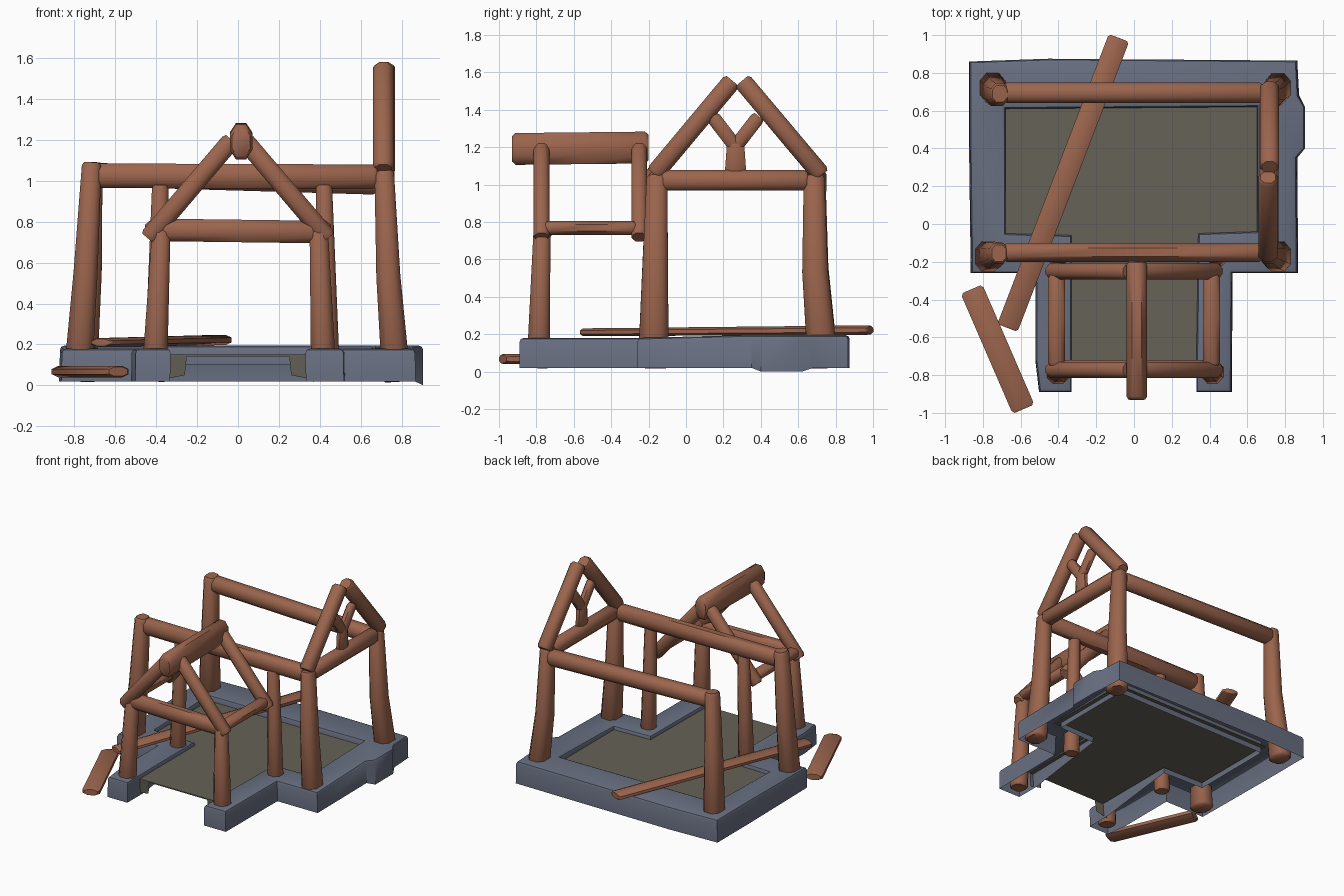
import bpy, bmesh, math
from mathutils import Vector

if "Cube" in bpy.data.objects:
    bpy.data.objects.remove(bpy.data.objects["Cube"])


def material(name, rgb):
    m = bpy.data.materials.new(name)
    m.diffuse_color = (*rgb, 1)
    m.use_nodes = True
    m.node_tree.nodes["Principled BSDF"].inputs["Base Color"].default_value = m.diffuse_color
    return m


WOOD = material("red_brown_timber", (0.33, 0.13, 0.075))
STONE = material("blue_grey_stone", (0.14, 0.16, 0.22))
EARTH = material("dull_earth", (0.13, 0.122, 0.095))


def finish(name, bm, mat, angle=50):
    bmesh.ops.recalc_face_normals(bm, faces=bm.faces)
    me = bpy.data.meshes.new(name)
    bm.to_mesh(me)
    bm.free()
    me.materials.append(mat)
    ob = bpy.data.objects.new(name, me)
    bpy.context.collection.objects.link(ob)
    bpy.ops.object.select_all(action='DESELECT')
    ob.select_set(True)
    bpy.context.view_layer.objects.active = ob
    bpy.ops.object.shade_smooth_by_angle(angle=math.radians(angle))
    return ob


def timber(name, a, b, size_a, size_b=None, bend=(0, 0, 0), chamfer=0.27):
    """Eight-sided timber from a to b; size = (horizontal width, height)."""
    a, b, bend = Vector(a), Vector(b), Vector(bend)
    size_b = size_b or size_a
    d = (b - a).normalized()
    up = Vector((0, 1, 0)) if abs(d.z) > 0.95 else Vector((0, 0, 1))
    side = d.cross(up).normalized()
    up = side.cross(d)
    length = (b - a).length
    e = min(0.018, 0.3 * min(size_a)) / length
    c = 1 - 2 * chamfer
    prof = [(1, -c), (1, c), (c, 1), (-c, 1), (-1, c), (-1, -c), (-c, -1), (c, -1)]
    bm = bmesh.new()
    rings = []
    for t, s in ((0, .8), (e, 1), (.5, 1), (1 - e, 1), (1, .8)):
        p = a.lerp(b, t) + bend * (4 * t * (1 - t))
        w = (size_a[0] + (size_b[0] - size_a[0]) * t) * s / 2
        h = (size_a[1] + (size_b[1] - size_a[1]) * t) * s / 2
        rings.append([bm.verts.new(p + side * (u * w) + up * (v * h)) for u, v in prof])
    for r, q in zip(rings, rings[1:]):
        for i in range(8):
            j = (i + 1) % 8
            bm.faces.new((r[i], r[j], q[j], q[i]))
    bm.faces.new(rings[0])
    bm.faces.new(rings[-1])
    return finish(name, bm, WOOD)


# Stone footing: rounded rim, hollow underneath, open at the porch front
outer = [(-.33, -.89), (-.50, -.89), (-.52, -.72), (-.52, -.26), (-.86, -.26), (-.87, .48),
         (-.87, .86), (-.45, .875), (.86, .865), (.87, .68), (.905, .62), (.905, .40),
         (.86, .35), (.865, -.26), (.52, -.26), (.515, -.89), (.33, -.89)]
inner = [(.33, -.70), (.34, -.05), (.65, -.04), (.65, .62), (-.68, .61), (-.68, -.05),
         (-.33, -.06), (-.33, -.70)]
bm = bmesh.new()
n = len(outer)
pts = outer + inner
tops, lows = [], []
for i, (x, y) in enumerate(pts):
    top = .18 + (.015 if y > .3 else 0)
    low = .02
    if n < i < len(pts) - 1:
        low = .10
    if x > .88:
        low = 0
    tops.append(bm.verts.new((x, y, top)))
    lows.append(bm.verts.new((x * (1.0 if x > .88 else 1.005), y, low)))
bm.faces.new(tops)
for i in range(len(pts)):
    j = (i + 1) % len(pts)
    bm.faces.new((tops[i], lows[i], lows[j], tops[j]))
bmesh.ops.recalc_face_normals(bm, faces=bm.faces)
rim = [e for e in bm.edges if all(v.co.z > .15 for v in e.verts)]
bmesh.ops.bevel(bm, geom=rim, offset=.022, segments=2, profile=.5, affect='EDGES')
bmesh.ops.triangulate(bm, faces=[f for f in bm.faces if len(f.verts) > 4])
finish("stone_footing", bm, STONE, 40)

# Earth floor sheet, T-shaped, with small turned-down front corners
bm = bmesh.new()
plan = [(-.36, -.74), (.36, -.74), (.36, -.08), (.68, -.08), (.68, .64),
        (-.70, .64), (-.70, -.08), (-.36, -.08)]
face = bm.faces.new([bm.verts.new((x, y, .15)) for x, y in plan])
ext = bmesh.ops.extrude_face_region(bm, geom=[face])
bmesh.ops.translate(bm, vec=(0, 0, -.008),
                    verts=[g for g in ext["geom"] if isinstance(g, bmesh.types.BMVert)])
finish("earth_floor", bm, EARTH, 30)
for s, side in ((-1, "left"), (1, "right")):
    bm = bmesh.new()
    bm.faces.new([bm.verts.new(p) for p in ((s * .36, -.74, .15), (s * .25, -.74, .15),
                                            (s * .26, -.73, .05), (s * .36, -.73, .03))])
    finish("floor_corner_" + side, bm, EARTH)

# Main corner posts, tapered and leaning inwards
big, top = (.14, .165), (.095, .11)
timber("main_post_front_left", (-.785, -.175, .02), (-.715, -.155, 1.09), big, top, (.005, 0, 0), .25)
timber("main_post_front_right", (.775, -.175, .02), (.715, -.155, 1.05), big, top, (-.01, 0, 0), .25)
timber("main_post_back_left", (-.76, .735, .02), (-.71, .69, 1.09), big, top, (.01, -.02, 0), .25)
timber("main_post_back_right", (.775, .735, .02), (.715, .685, 1.05), big, top, (-.01, -.02, 0), .25)

# Long wall beams and the cross beam of the standing gable
timber("wall_beam_front", (-.69, -.15, 1.025), (.68, -.15, 1.02), (.10, .12))
timber("wall_beam_back", (-.69, .695, 1.03), (.68, .695, .99), (.11, .115))
timber("gable_cross_beam", (.715, -.13, 1.022), (.715, .65, 1.022), (.10, .11))

# Standing gable: two rafters and a forked brace
timber("gable_rafter_front", (.71, -.17, 1.055), (.71, .248, 1.555), (.10, .10))
timber("gable_rafter_back", (.718, .725, 1.05), (.718, .300, 1.555), (.10, .10))
timber("brace_stem", (.715, .265, 1.06), (.715, .265, 1.235), (.06, .115), (.06, .09))
for s, side in ((-1, "front"), (1, "back")):
    timber("brace_fork_" + side, (.715, .265 - s * .01, 1.19),
           (.715, .265 + s * .125, 1.365), (.06, .075))

# Porch posts: short in front, tall behind
pb, pt = (.125, .125), (.09, .09)
timber("porch_post_front_left", (-.41, -.79, .02), (-.375, -.77, .76), pb, pt)
timber("porch_post_front_right", (.42, -.79, .02), (.395, -.77, .76), pb, pt)
timber("porch_post_back_left", (-.405, -.17, .02), (-.38, -.165, .98), (.11, .11), (.08, .08))
timber("porch_post_back_right", (.445, -.17, .02), (.42, -.165, .98), (.11, .11), (.08, .08))

# Porch tie beams, rafters and ridge
timber("porch_front_tie", (-.38, -.765, .76), (.38, -.765, .75), (.09, .11))
for s, side in ((-1, "left"), (1, "right")):
    timber("porch_side_tie_" + side, (s * .41, -.75, .768), (s * .41, -.27, .768), (.09, .075))
    for y, end in ((-.772, "front"), (-.25, "back")):
        timber("porch_rafter_%s_%s" % (end, side), (s * .44, y, .718),
               (s * .03, y, 1.20), (.085, .092))
timber("porch_ridge", (.015, -.93, 1.19), (.015, -.20, 1.198), (.11, .17))

# Fallen timbers
timber("fallen_log", (-.67, -.55, .21), (-.08, .985, .222), (.115, .042), (.115, .05))
timber("fallen_plank", (-.86, -.345, .067), (-.585, -.98, .067), (.125, .055))
